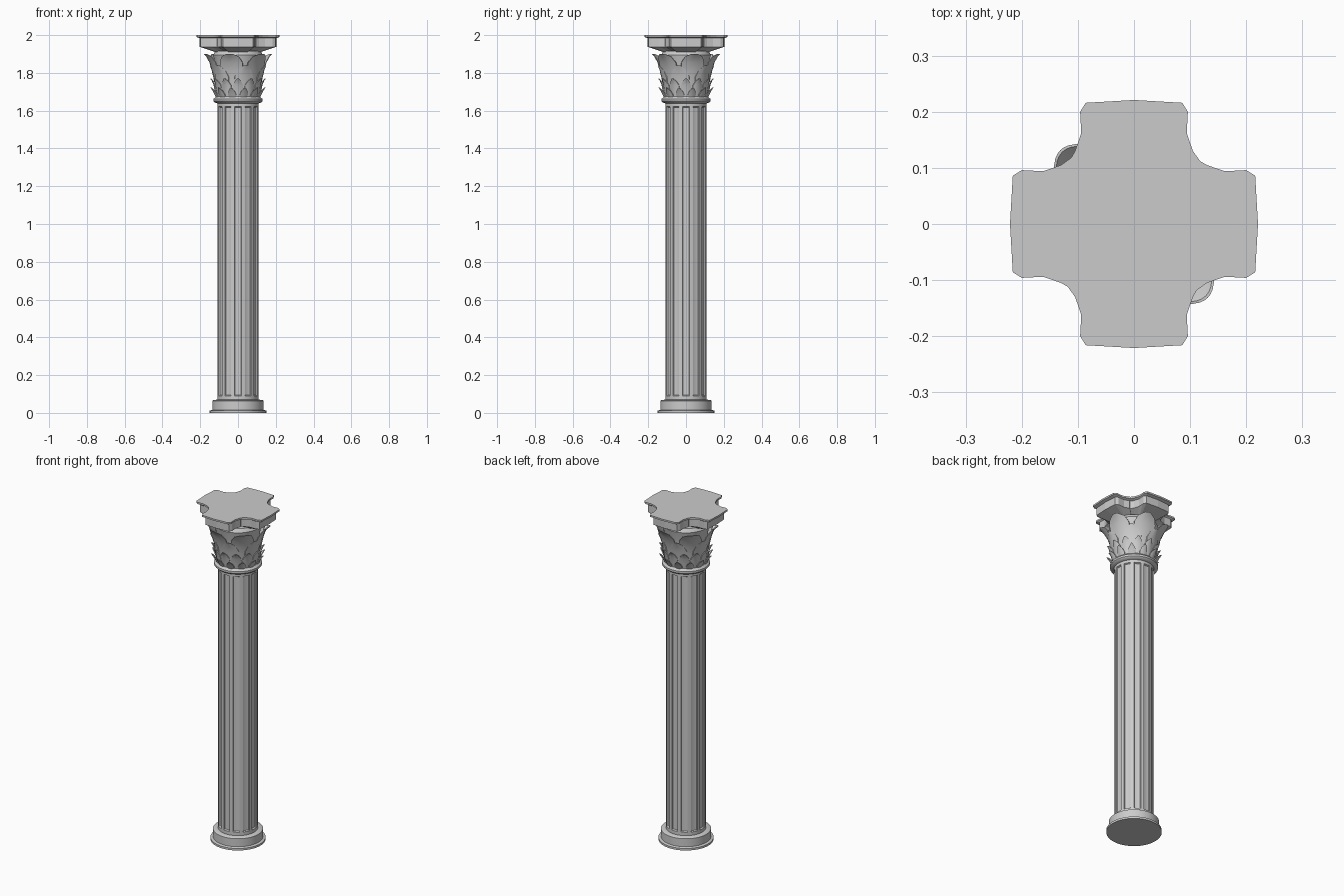
import bpy, bmesh
from math import sin, cos, pi, radians

if "Cube" in bpy.data.objects:
    bpy.data.objects.remove(bpy.data.objects["Cube"])


def make_object(name, bm, smooth=None):
    bmesh.ops.recalc_face_normals(bm, faces=bm.faces[:])
    mesh = bpy.data.meshes.new(name)
    bm.to_mesh(mesh)
    bm.free()
    ob = bpy.data.objects.new(name, mesh)
    bpy.context.collection.objects.link(ob)
    if smooth:
        bpy.ops.object.select_all(action='DESELECT')
        ob.select_set(True)
        bpy.context.view_layer.objects.active = ob
        bpy.ops.object.shade_smooth_by_angle(angle=radians(smooth))
    return ob


def loft(name, rings, smooth=None):
    """Skin a stack of equal-length rings and cap both ends."""
    bm = bmesh.new()
    loops = [[bm.verts.new(p) for p in ring] for ring in rings]
    n = len(loops[0])
    for a, b in zip(loops, loops[1:]):
        for i in range(n):
            j = (i + 1) % n
            bm.faces.new((a[i], a[j], b[j], b[i]))
    bm.faces.new(loops[0][::-1])
    bm.faces.new(loops[-1])
    return make_object(name, bm, smooth)


def lathe(name, profile, n=48):
    return loft(name, [[(r * cos(2 * pi * i / n), r * sin(2 * pi * i / n), z)
                        for i in range(n)] for r, z in profile], 35)


# round base with a thin foot
lathe("base", [(0.15, 0), (0.15, 0.012), (0.136, 0.016), (0.136, 0.064),
               (0.128, 0.069), (0.108, 0.07)])

# fluted shaft: twelve shallow channels that stop short of both ends
FLUTE = [(-15, 0), (-10, 0), (-9, 1), (-4, 1.4), (4, 1.4), (9, 1), (10, 0)]


def shaft_ring(z, depth):
    ring = []
    for k in range(12):
        for a, d in FLUTE:
            t = radians(a + 30 * k)
            r = 0.109 - depth * d
            ring.append((r * cos(t), r * sin(t), z))
    return ring


loft("shaft", [shaft_ring(0.065, 0), shaft_ring(0.09, 0), shaft_ring(0.094, 0.006),
               shaft_ring(1.618, 0.006), shaft_ring(1.622, 0), shaft_ring(1.65, 0)], 25)

# collar and bell of the capital
lathe("collar", [(0.106, 1.638), (0.124, 1.643), (0.13, 1.65), (0.13, 1.662),
                 (0.122, 1.668), (0.118, 1.674), (0.1, 1.676)])
lathe("bell", [(0.104, 1.66), (0.106, 1.73), (0.112, 1.8), (0.123, 1.86),
               (0.132, 1.895), (0.12, 1.915)])


# leaves: a spine of (radius, z, half width) with a raised midrib
def leaf_row(name, count, start, spine):
    bm = bmesh.new()
    for k in range(count):
        t = start + 2 * pi * k / count
        layers = []
        for inner in (0, 1):
            rows = []
            for r, z, w in spine:
                row = []
                for s in (-1, -0.5, 0, 0.5, 1):
                    y = s * w
                    x = r - 0.010 * s * s * min(1, w / 0.04) - 0.005 * inner
                    row.append(bm.verts.new((x * cos(t) - y * sin(t),
                                             x * sin(t) + y * cos(t), z)))
                rows.append(row)
            layers.append(rows)
            for a, b in zip(rows, rows[1:]):
                for i in range(4):
                    bm.faces.new((a[i], a[i + 1], b[i + 1], b[i]))
        # close the rim between outer and inner skins
        rims = [[row[0] for row in L] + L[-1][1:4] + [row[-1] for row in L[::-1]]
                + L[0][3:0:-1] for L in layers]
        n = len(rims[0])
        for i in range(n):
            j = (i + 1) % n
            bm.faces.new((rims[0][i], rims[0][j], rims[1][j], rims[1][i]))
    return make_object(name, bm, 35)


leaf_row("upper_leaves", 6, radians(15),
         [(0.118, 1.70, 0.035), (0.124, 1.76, 0.052), (0.135, 1.81, 0.062),
          (0.15, 1.855, 0.062), (0.17, 1.886, 0.048), (0.186, 1.901, 0.016)])
leaf_row("middle_leaves", 6, radians(45),
         [(0.117, 1.68, 0.03), (0.122, 1.73, 0.045), (0.132, 1.78, 0.05),
          (0.142, 1.815, 0.036), (0.154, 1.84, 0.008)])
leaf_row("lower_leaves", 12, 0,
         [(0.116, 1.67, 0.024), (0.122, 1.70, 0.03), (0.129, 1.735, 0.027),
          (0.138, 1.757, 0.016), (0.147, 1.77, 0.003)])
leaf_row("bottom_leaves", 12, radians(15),
         [(0.118, 1.668, 0.018), (0.127, 1.685, 0.022), (0.137, 1.705, 0.016),
          (0.15, 1.722, 0.002)])

# cross-shaped abacus: one arm outline turned four times
ARM = [(0.112, -0.118), (0.13, -0.105), (0.162, -0.094), (0.2, -0.096), (0.216, -0.086),
       (0.221, 0), (0.216, 0.086), (0.2, 0.096), (0.162, 0.094), (0.13, 0.105)]


def abacus_ring(z, inset, scale=1.0):
    ring = []
    for k in range(4):
        c, s = (1, 0, -1, 0)[k], (0, 1, 0, -1)[k]
        for x, y in ARM:
            x, y = (x - inset) * scale, y * (1 - inset * 5) * scale
            ring.append((x * c - y * s, x * s + y * c, z))
    return ring


loft("abacus", [abacus_ring(1.908, 0.018, 0.55), abacus_ring(1.938, 0.018),
                abacus_ring(1.984, 0.018), abacus_ring(1.99, 0), abacus_ring(2.0, 0)])
